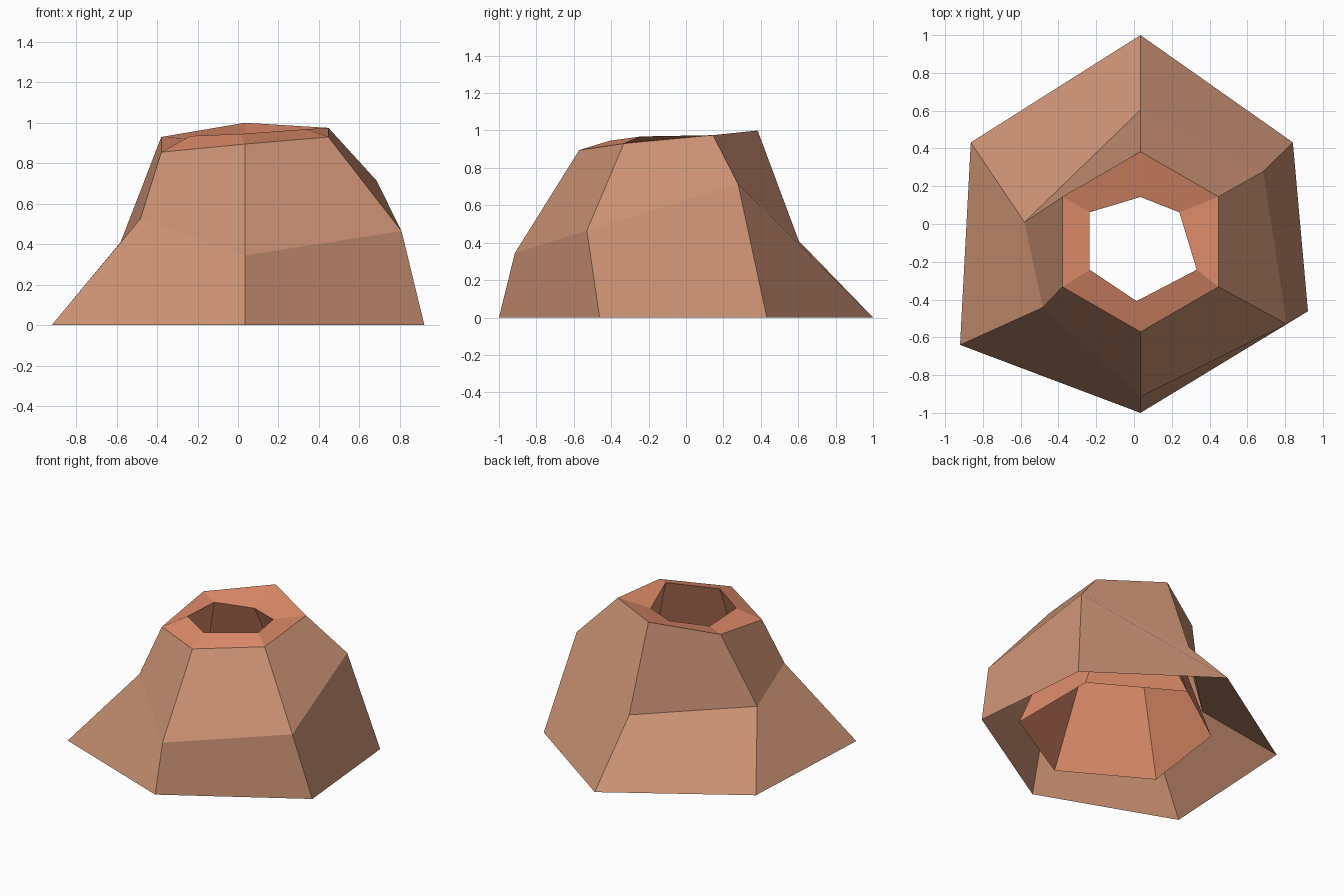
import bpy, bmesh
from math import sin, cos, radians

if "Cube" in bpy.data.objects:
    bpy.data.objects.remove(bpy.data.objects["Cube"])

CX, CY = 0.034, -0.094  # axis of the cone


def material(name, rgb):
    m = bpy.data.materials.new(name)
    m.diffuse_color = (*rgb, 1)
    m.use_nodes = True
    m.node_tree.nodes["Principled BSDF"].inputs["Base Color"].default_value = m.diffuse_color
    return m


rock = material("brown rock", (0.604, 0.29, 0.175))
lava = material("orange crater", (0.73, 0.26, 0.144))


def hexagon(radius, heights):
    """Six-sided ring, starting at the back and going clockwise from above."""
    return [(CX + radius * sin(radians(60 * i)), CY + radius * cos(radians(60 * i)), z)
            for i, z in enumerate(heights)]


def loft(name, rings, mat):
    """Join successive six-point rings with quads, all split the same way."""
    bm = bmesh.new()
    loops = [[bm.verts.new(p) for p in ring] for ring in rings]
    for a, b in zip(loops, loops[1:]):
        for i in range(6):
            j = (i + 1) % 6
            bm.faces.new((a[i], b[i], b[j], a[j]))
    me = bpy.data.meshes.new(name)
    bm.to_mesh(me)
    bm.free()
    me.materials.append(mat)
    ob = bpy.data.objects.new(name, me)
    bpy.context.collection.objects.link(ob)
    return ob


# Rings from the ground up: uneven foot, uneven waist, tilted rim
foot = [(0.034, 1.0, 0), (0.841, 0.432, 0), (0.921, -0.462, 0),
        (0.034, -1.0, 0), (-0.921, -0.64, 0), (-0.864, 0.432, 0)]
waist = [(0.034, 0.603, 0.41), (0.684, 0.278, 0.715), (0.808, -0.53, 0.465),
         (0.034, -0.915, 0.345), (-0.483, -0.442, 0.525), (-0.58, 0.01, 0.41)]
rim = hexagon(0.477, [1.0, 0.975, 0.93, 0.895, 0.855, 0.93])

# Crater: uneven mouth, then a funnel widening down inside the slopes
mouth = [(0.034, 0.143, 0.918), (0.24, 0.062, 0.923), (0.332, -0.242, 0.968),
         (0.014, -0.408, 0.945), (-0.235, -0.242, 0.935), (-0.235, 0.062, 0.921)]
funnel_foot = hexagon(0.68, [0.08] * 6)
funnel_foot[5] = (-0.465, 0.236, 0.08)

loft("mountain_slopes", [foot, waist, rim], rock)
loft("crater_rim_and_funnel", [[(x, y, z) for x, y, z in rim], mouth, funnel_foot], lava)

# Turn every face outward (clockwise rings make these inward by default)
for ob in bpy.data.objects:
    bm = bmesh.new()
    bm.from_mesh(ob.data)
    if sum(f.normal.z for f in bm.faces if f.calc_center_median().z > 0.6) < 0:
        bmesh.ops.reverse_faces(bm, faces=bm.faces)
    bm.to_mesh(ob.data)
    bm.free()
